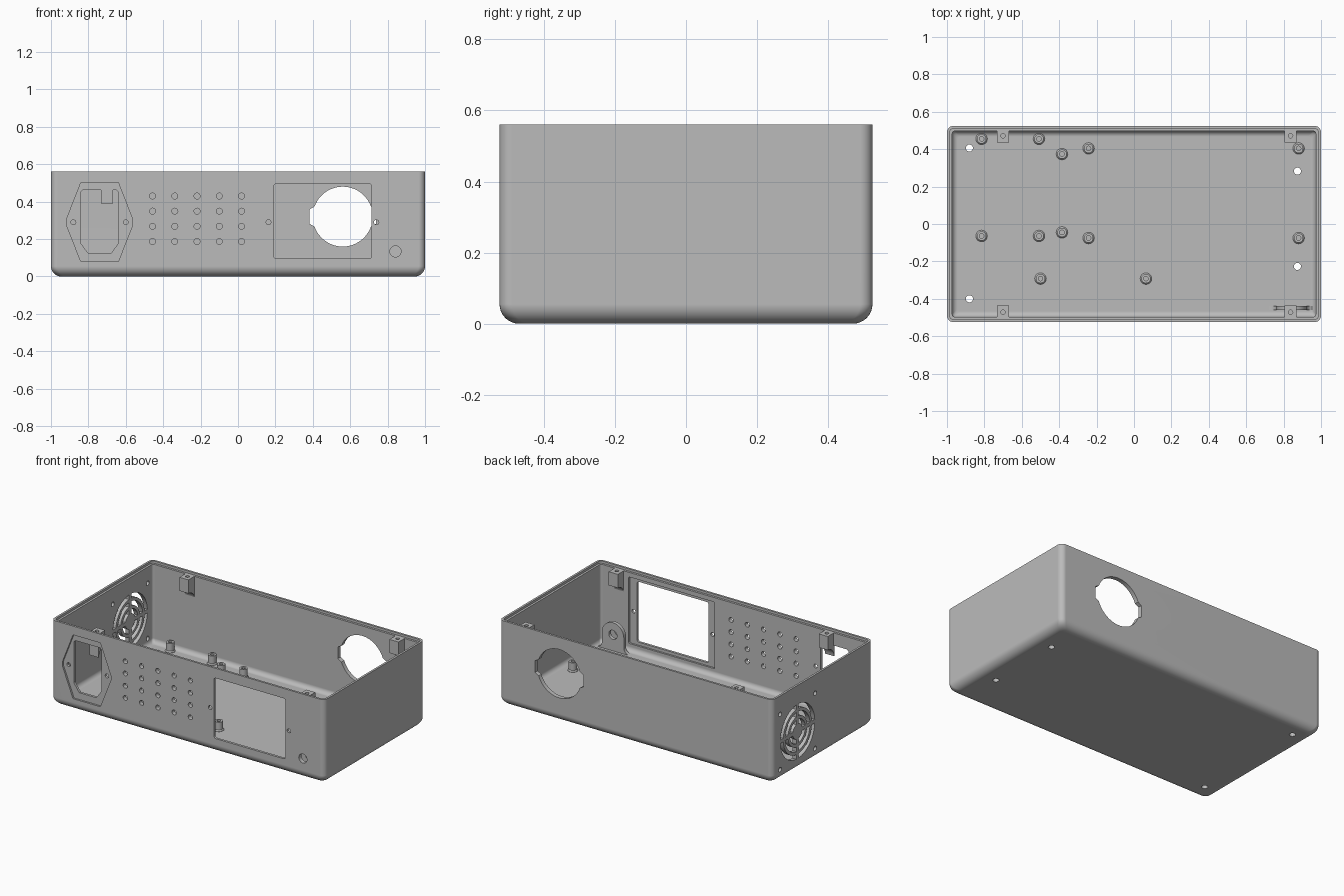
import bpy
import bmesh
from math import pi, sin, cos, asin

if "Cube" in bpy.data.objects:
    bpy.data.objects.remove(bpy.data.objects["Cube"], do_unlink=True)

GREY = bpy.data.materials.new("light_grey_plastic")
GREY.use_nodes = True
colour = (0.5, 0.5, 0.5, 1)
GREY.diffuse_color = colour
GREY.node_tree.nodes["Principled BSDF"].inputs["Base Color"].default_value = colour

HX, HY, H, WALL = 1.0, 0.525, 0.56, 0.028


# ---------- helpers ----------
def skin(bm, loops, ring=False):
    """Bridge equal-length point loops; cap the ends, or join last to first."""
    rows = [[bm.verts.new(p) for p in loop] for loop in loops]
    n = len(rows[0])
    pairs = list(zip(rows, rows[1:])) + ([(rows[-1], rows[0])] if ring else [])
    for a, b in pairs:
        for i in range(n):
            j = (i + 1) % n
            bm.faces.new((a[i], a[j], b[j], b[i]))
    if not ring:
        bm.faces.new(rows[0][::-1])
        bm.faces.new(rows[-1])


def prism(bm, pts, axis, lo, hi):
    """Extrude a 2D outline along the named axis."""
    place = {"x": lambda u, v, w: (w, u, v),
             "y": lambda u, v, w: (u, w, v),
             "z": lambda u, v, w: (u, v, w)}[axis]
    skin(bm, [[place(u, v, w) for u, v in pts] for w in (lo, hi)])


def circle(cx, cy, r, n=24):
    return [(cx + r * cos(2 * pi * i / n), cy + r * sin(2 * pi * i / n)) for i in range(n)]


def rounded(cx, cy, hx, hy, r, n=6):
    pts = []
    for k, (sx, sy) in enumerate(((1, 1), (-1, 1), (-1, -1), (1, -1))):
        for i in range(n + 1):
            a = (k + i / n) * pi / 2
            pts.append((cx + sx * (hx - r) + r * cos(a), cy + sy * (hy - r) + r * sin(a)))
    return pts


def make(name, bm):
    bmesh.ops.recalc_face_normals(bm, faces=bm.faces)
    mesh = bpy.data.meshes.new(name)
    bm.to_mesh(mesh)
    bm.free()
    obj = bpy.data.objects.new(name, mesh)
    bpy.context.collection.objects.link(obj)
    mesh.materials.append(GREY)
    return obj


def activate(obj):
    bpy.ops.object.select_all(action="DESELECT")
    obj.select_set(True)
    bpy.context.view_layer.objects.active = obj


def cut(obj, bm):
    cutter = make("cutter", bm)
    cutter.hide_render = True
    mod = obj.modifiers.new("cut", "BOOLEAN")
    mod.operation, mod.solver, mod.object = "DIFFERENCE", "EXACT", cutter
    activate(obj)
    bpy.ops.object.modifier_apply(modifier=mod.name)
    bpy.data.objects.remove(cutter, do_unlink=True)


def finish(obj):
    activate(obj)
    bpy.ops.object.shade_smooth_by_angle(angle=pi / 6)
    mod = obj.modifiers.new("even_shading", "WEIGHTED_NORMAL")
    mod.keep_sharp = True


# ---------- open case: rounded outside, stepped rim, filleted inside ----------
def case_loop(inset, z, r):
    return [(x, y, z) for x, y in rounded(0, 0, HX - inset, HY - inset, r)]


STEPS, R_OUT, R_IN = 8, 0.055, 0.03
arc = [i / STEPS * pi / 2 for i in range(STEPS + 1)]
loops = [case_loop(R_OUT * (1 - sin(a)), R_OUT * (1 - cos(a)), 0.035) for a in arc]
loops += [case_loop(0, H, 0.035), case_loop(0.014, H, 0.022),
          case_loop(0.014, H - 0.015, 0.022), case_loop(WALL, H - 0.015, 0.015)]
loops += [case_loop(WALL + R_IN * (1 - sin(a)), WALL + R_IN * (1 - cos(a)), 0.015)
          for a in reversed(arc)]
bm = bmesh.new()
skin(bm, loops)
case = make("case", bm)

# ---------- shallow recesses: socket flange outside, display seat inside ----------
SOCKET_X, SOCKET_Z = -0.74, 0.29
bm = bmesh.new()
prism(bm, [(SOCKET_X + x, SOCKET_Z + z) for x, z in
           ((-0.177, -0.015), (-0.1, -0.21), (0.1, -0.21), (0.177, -0.015),
            (0.177, 0.015), (0.1, 0.212), (-0.1, 0.212), (-0.177, 0.015))],
      "y", -HY - 0.1, -HY + 0.012)
prism(bm, rounded(0.453, 0.295, 0.315, 0.22, 0.01), "y", -HY + 0.016, -HY + 0.06)
cut(case, bm)

# ---------- openings ----------
FRONT = ("y", -HY - 0.1, -HY + 0.05)
bm = bmesh.new()
prism(bm, [(SOCKET_X + x, SOCKET_Z + z) for x, z in
           ((-0.102, -0.11), (-0.062, -0.165), (0.062, -0.165), (0.102, -0.11),
            (0.102, 0.16), (0.09, 0.172), (-0.09, 0.172), (-0.102, 0.16))], *FRONT)
prism(bm, rounded(0.453, 0.295, 0.262, 0.2, 0.015), *FRONT)
for x in (-0.88, -0.6, 0.163, 0.74):
    prism(bm, circle(x, 0.29, 0.013, 16), *FRONT)
for i in range(5):
    for j in range(4):
        prism(bm, circle(-0.457 + 0.119 * i, 0.187 + 0.081 * j, 0.016, 16), *FRONT)
prism(bm, circle(0.842, 0.134, 0.03), *FRONT)

# back round port with two side notches
port = []
for i in range(64):
    a = 2 * pi * (i + 0.5) / 64
    x, z = 0.16 * cos(a), 0.16 * sin(a)
    if abs(z) < 0.04:
        x = 0.177 if x > 0 else -0.177
    port.append((0.56 + x, 0.32 + z))
prism(bm, port, "y", HY - 0.05, HY + 0.1)

# fan grille on the side wall
FAN_Y, FAN_Z, SPOKE = 0.262, 0.255, 0.012
SIDE = ("x", -HX - 0.1, -HX + 0.05)
for r0, r1 in ((0.05, 0.08), (0.10, 0.13), (0.15, 0.18)):
    for q in range(4):
        pts = []
        for r, order in ((r0, range(11)), (r1, range(10, -1, -1))):
            gap = asin(SPOKE / r)
            for i in order:
                a = q * pi / 2 + gap + (pi / 2 - 2 * gap) * i / 10
                pts.append((FAN_Y + r * cos(a), FAN_Z + r * sin(a)))
        prism(bm, pts, *SIDE)
for sy in (-1, 1):
    for sz in (-1, 1):
        prism(bm, circle(FAN_Y + 0.183 * sy, FAN_Z + 0.183 * sz, 0.015, 16), *SIDE)

# floor mounting holes
for x, y in ((-0.88, 0.406), (-0.88, -0.4), (0.874, 0.283), (0.874, -0.227)):
    prism(bm, circle(x, y, 0.019), "z", -0.1, 0.05)
cut(case, bm)
finish(case)

# ---------- lid screw tabs with a coved underside ----------
for side, end in (("front", -1), ("back", 1)):
    for hand, x in (("right", -0.7), ("left", 0.837)):
        top, wall, face = H - 0.015, HY - 0.02, 0.435
        profile = [(wall, top), (face, top)]
        profile += [(face + 0.065 * sin(a), 0.39 + 0.065 * cos(a)) for a in arc]
        profile += [(wall, 0.39)]
        bm = bmesh.new()
        prism(bm, [(end * y, z) for y, z in profile], "x", x - 0.033, x + 0.033)
        tab = make(f"{side}_{hand}_lid_tab", bm)
        bm = bmesh.new()
        prism(bm, circle(x, end * 0.472, 0.012, 16), "z", 0.47, H + 0.1)
        cut(tab, bm)
        finish(tab)

# ---------- hollow board posts on the floor ----------
posts = [(-0.815, 0.455), (-0.508, 0.455), (-0.385, 0.374), (-0.243, 0.404), (0.88, 0.404),
         (-0.815, -0.064), (-0.508, -0.064), (-0.385, -0.045), (-0.243, -0.075),
         (0.88, -0.075), (-0.5, -0.292), (0.064, -0.292)]
post_profile = [(0.012, 0.02), (0.031, 0.02), (0.031, 0.03), (0.025, 0.038),
                (0.025, 0.088), (0.012, 0.088)]
for n, (px, py) in enumerate(posts):
    bm = bmesh.new()
    skin(bm, [[(x, y, z) for x, y in circle(px, py, r, 20)] for r, z in post_profile], ring=True)
    finish(make(f"board_post_{n + 1}", bm))

# ---------- round-topped bracket behind the small front hole ----------
BX, BZ, BR, FOOT = 0.842, 0.134, 0.08, 0.04
outline = [(BX + BR * cos(pi * i / 16), BZ + BR * sin(pi * i / 16)) for i in range(17)]
left = [(BX - BR - FOOT * (1 - cos(a)), WALL + FOOT * (1 - sin(a))) for a in arc]
outline += left + [(left[-1][0], 0.015), (2 * BX - left[-1][0], 0.015)]
outline += [(2 * BX - x, z) for x, z in reversed(left)]
bm = bmesh.new()
prism(bm, outline, "y", -0.461, -0.438)
bracket = make("hole_bracket", bm)
bm = bmesh.new()
prism(bm, circle(BX, BZ, 0.03), "y", -0.5, -0.4)
cut(bracket, bm)
finish(bracket)
